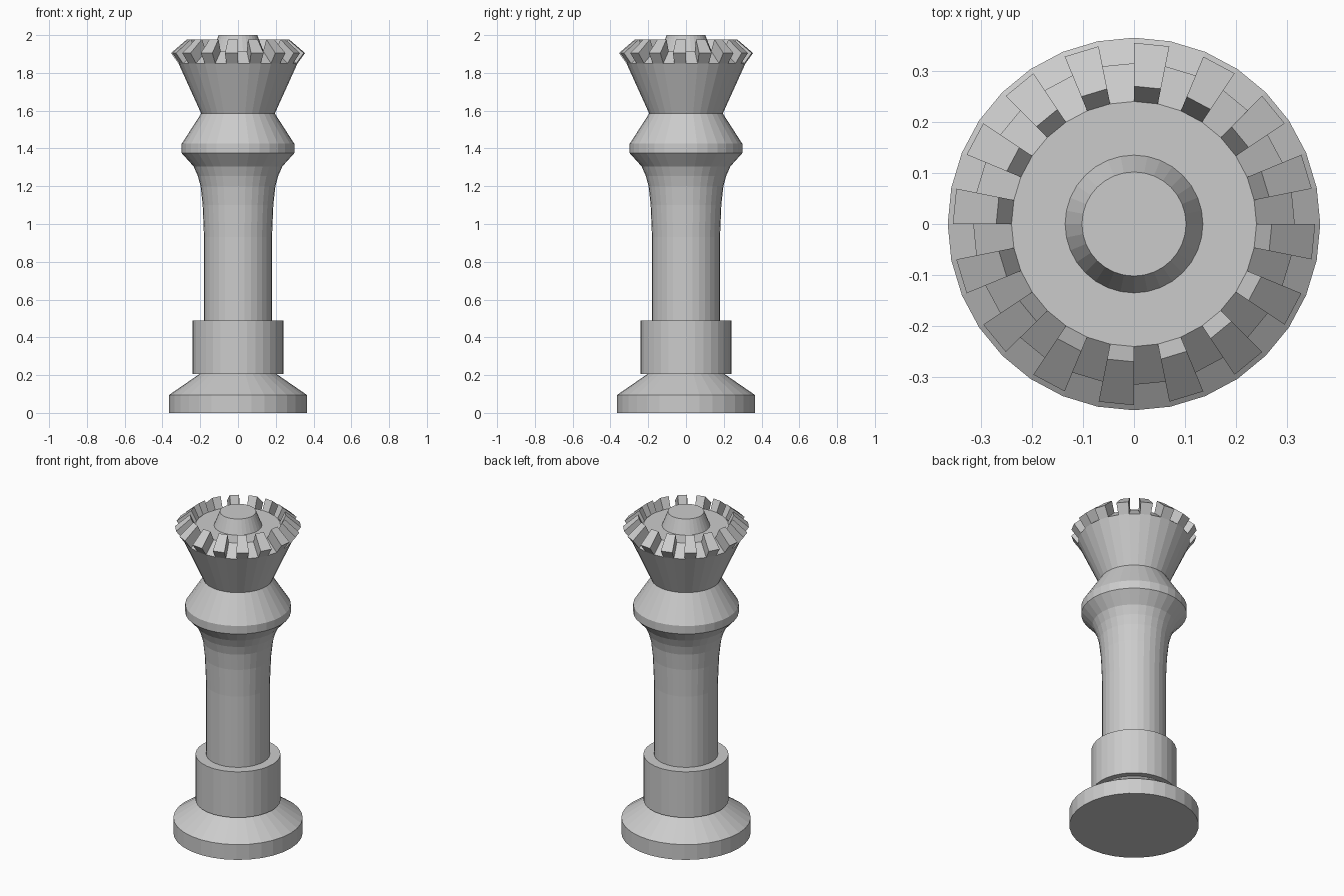
import bpy, bmesh, math

if "Cube" in bpy.data.objects:
    bpy.data.objects.remove(bpy.data.objects["Cube"])

SEGMENTS = 32
STEP = 2 * math.pi / SEGMENTS

grey = bpy.data.materials.new("plain grey")
grey.diffuse_color = (0.6, 0.6, 0.6, 1)
grey.use_nodes = True
grey.node_tree.nodes["Principled BSDF"].inputs["Base Color"].default_value = grey.diffuse_color


def point(r, z, i):
    """Point on ring i, counted clockwise from the back."""
    a = math.pi / 2 - i * STEP
    return (r * math.cos(a), r * math.sin(a), z)


def finish(name, bm):
    bmesh.ops.recalc_face_normals(bm, faces=bm.faces)
    mesh = bpy.data.meshes.new(name)
    bm.to_mesh(mesh)
    bm.free()
    mesh.materials.append(grey)
    obj = bpy.data.objects.new(name, mesh)
    bpy.context.collection.objects.link(obj)
    return obj


def lathe(name, profile):
    """Turned part with flat facets, capped at both ends."""
    bm = bmesh.new()
    rings = [[bm.verts.new(point(r, z, i)) for i in range(SEGMENTS)] for r, z in profile]
    for low, high in zip(rings, rings[1:]):
        for i in range(SEGMENTS):
            j = (i + 1) % SEGMENTS
            bm.faces.new((low[i], low[j], high[j], high[i]))
    bm.faces.new(rings[0])
    bm.faces.new(rings[-1])
    return finish(name, bm)


# Wide foot with a sloping shoulder
lathe("foot", [(0.365, 0), (0.365, 0.095), (0.205, 0.205)])

# Straight collar above the foot
lathe("collar", [(0.24, 0.205), (0.24, 0.49)])

# Stem, neck bulge and flaring head, turned in one piece
lathe("stem_and_head", [
    (0.18, 0.49), (0.18, 0.93), (0.187, 1.1), (0.198, 1.2), (0.213, 1.255),
    (0.235, 1.305), (0.298, 1.375), (0.298, 1.425), (0.195, 1.585),
    (0.315, 1.85), (0.24, 1.915)])

# Tapered knob on top
lathe("knob", [(0.135, 1.915), (0.102, 2.0)])

# Crown teeth on every second facet of the sloping rim
bm = bmesh.new()
section = [(0.24, 1.915), (0.315, 1.85), (0.355, 1.905), (0.27, 1.978)]
for i in range(0, SEGMENTS, 2):
    a, b = ([bm.verts.new(point(r, z, k)) for r, z in section] for k in (i, i + 1))
    bm.faces.new(a)
    bm.faces.new(b)
    for k in range(1, 4):  # the face lying on the rim is left out
        n = (k + 1) % 4
        bm.faces.new((a[k], a[n], b[n], b[k]))
finish("crown_teeth", bm)
